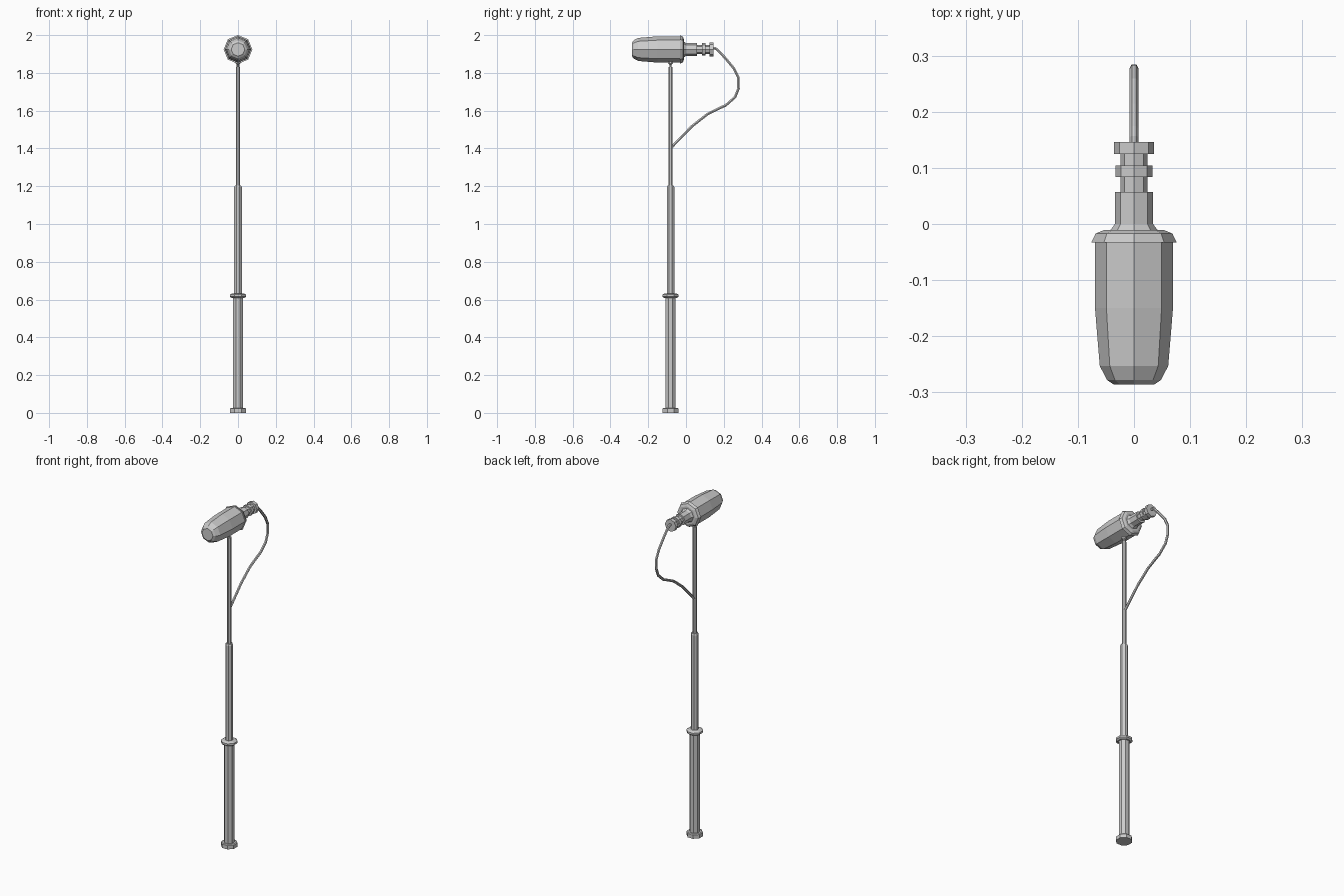
import bpy, bmesh, math
from mathutils import Vector

if "Cube" in bpy.data.objects:
    bpy.data.objects.remove(bpy.data.objects["Cube"])

POLE_Y = -0.082
HEAD_Z = 1.924


def lathe(name, profile, origin, axis='Z', sides=8, phase=0.0):
    """Turn (radius, distance) pairs about an axis, closing both ends."""
    bm = bmesh.new()
    rings = []
    for r, d in profile:
        ring = []
        for i in range(sides):
            a = phase + 2 * math.pi * i / sides
            u, v = r * math.cos(a), r * math.sin(a)
            p = (u, v, d) if axis == 'Z' else (u, d, v)
            ring.append(bm.verts.new(Vector(origin) + Vector(p)))
        rings.append(ring)
    for a, b in zip(rings, rings[1:]):
        for i in range(sides):
            j = (i + 1) % sides
            bm.faces.new((a[i], a[j], b[j], b[i]))
    bm.faces.new(rings[0])
    bm.faces.new(rings[-1])
    bmesh.ops.recalc_face_normals(bm, faces=bm.faces)
    mesh = bpy.data.meshes.new(name)
    bm.to_mesh(mesh)
    bm.free()
    ob = bpy.data.objects.new(name, mesh)
    bpy.context.collection.objects.link(ob)
    return ob


# Telescopic pole: foot, tubes, collar and swivel
flat = math.pi / 8
pole = {
    "pole_foot": [(0.045, 0), (0.045, 0.022), (0.040, 0.026)],
    "lower_tube": [(0.029, 0.024), (0.029, 0.615)],
    "collar": [(0.036, 0.608), (0.046, 0.615), (0.046, 0.626), (0.034, 0.633)],
    "middle_tube": [(0.0215, 0.63), (0.0215, 1.195), (0.018, 1.203)],
    "upper_tube": [(0.0125, 1.20), (0.0125, 1.832)],
    "swivel": [(0.007, 1.83), (0.007, 1.843), (0.013, 1.85), (0.013, 1.87)],
}
for name, profile in pole.items():
    lathe(name, profile, (0, POLE_Y, 0), phase=flat)

# Microphone head lying along y
head = (0, 0, HEAD_Z)
lathe("microphone_body", [(0.036, -0.286), (0.048, -0.278), (0.061, -0.253),
                          (0.0695, -0.15), (0.0695, -0.03)], head, 'Y')
lathe("rear_cap", [(0.069, -0.033), (0.076, -0.033), (0.0685, -0.017),
                   (0.054, -0.011), (0.042, -0.011), (0.034, 0.0)], head, 'Y')

# Stepped cable plug
lathe("cable_plug", [(0.034, -0.002), (0.034, 0.057), (0.024, 0.057), (0.024, 0.084),
                     (0.033, 0.084), (0.033, 0.104), (0.024, 0.104), (0.024, 0.125),
                     (0.036, 0.125), (0.036, 0.146)], head, 'Y')

# Hanging cable swept along a path of (y, z) points
path = [(0.13, 1.93), (0.155, 1.93), (0.17, 1.919), (0.21, 1.876), (0.254, 1.823),
        (0.277, 1.775), (0.278, 1.717), (0.26, 1.672), (0.209, 1.627), (0.185, 1.617),
        (0.114, 1.582), (0.03, 1.516), (-0.075, 1.408)]
curve = bpy.data.curves.new("cable_path", 'CURVE')
curve.dimensions = '3D'
curve.bevel_depth = 0.0078
curve.bevel_resolution = 1
curve.use_fill_caps = True
spline = curve.splines.new('POLY')
spline.points.add(len(path) - 1)
for pt, (y, z) in zip(spline.points, path):
    pt.co = (0, y, z, 1)
spline.use_smooth = False
cable = bpy.data.objects.new("cable", curve)
bpy.context.collection.objects.link(cable)
